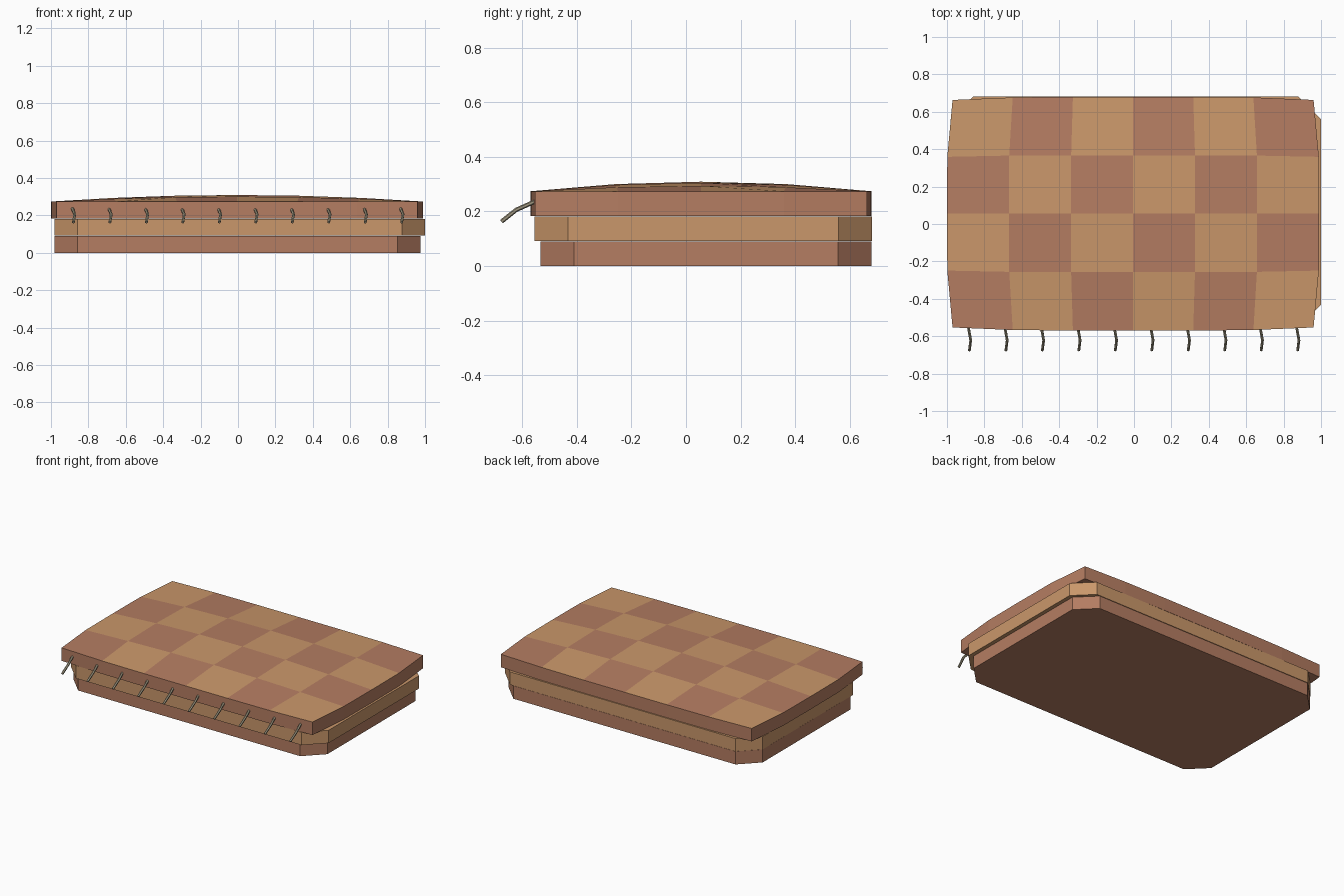
import bpy, bmesh, math
from mathutils import Vector

if "Cube" in bpy.data.objects:
    bpy.data.objects.remove(bpy.data.objects["Cube"])


def material(name, rgb):
    m = bpy.data.materials.new(name)
    m.diffuse_color = (*rgb, 1)
    m.use_nodes = True
    m.node_tree.nodes["Principled BSDF"].inputs["Base Color"].default_value = m.diffuse_color
    return m


RUST = material("rust brown", (0.46, 0.205, 0.122))
TAN = material("warm tan", (0.59, 0.31, 0.145))
CORD = material("grey cord", (0.36, 0.32, 0.225))


def finish(bm, name, mats):
    bmesh.ops.recalc_face_normals(bm, faces=bm.faces)
    me = bpy.data.meshes.new(name)
    bm.to_mesh(me)
    bm.free()
    for m in mats:
        me.materials.append(m)
    ob = bpy.data.objects.new(name, me)
    bpy.context.collection.objects.link(ob)
    return ob


# Folded lower layers: slabs with cut corners
def slab(name, x0, x1, y0, y1, z0, z1, mat, c=0.123):
    bm = bmesh.new()
    outline = [(x0 + c, y0), (x1 - c, y0), (x1, y0 + c), (x1, y1 - c),
               (x1 - c, y1), (x0 + c, y1), (x0, y1 - c), (x0, y0 + c)]
    face = bm.faces.new([bm.verts.new((x, y, z0)) for x, y in outline])
    up = bmesh.ops.extrude_face_region(bm, geom=[face], use_keep_orig=True)
    for v in up["geom"]:
        if isinstance(v, bmesh.types.BMVert):
            v.co.z = z1
    finish(bm, name, [mat])


slab("bottom_fold", -0.98, 0.975, -0.533, 0.68, 0.0, 0.09, RUST)
slab("middle_fold", -0.982, 1.0, -0.555, 0.682, 0.092, 0.181, TAN)

# Top layer: domed, slightly barrel-shaped sheet with a 6 x 4 check
NX, NY = 6, 4
bm = bmesh.new()


def sheet_point(i, j, top):
    u, v = 2 * i / NX - 1, 2 * j / NY - 1
    x = -0.005 + 0.995 * u * (1 - 0.03 * v ** 4)
    y = 0.055 + 0.625 * v * (1 - 0.027 * u ** 4)
    dome = 0.035 * (1 - u * u) * (1 - v * v)
    return x, y, 0.274 + dome if top else 0.184


top = [[bm.verts.new(sheet_point(i, j, True)) for j in range(NY + 1)] for i in range(NX + 1)]
for i in range(NX):
    for j in range(NY):
        f = bm.faces.new((top[i][j], top[i + 1][j], top[i + 1][j + 1], top[i][j + 1]))
        f.material_index = (i + j) % 2
# Hem and underside follow the sheet outline
rim = ([(i, 0) for i in range(NX)] + [(NX, j) for j in range(NY)]
       + [(i, NY) for i in range(NX, 0, -1)] + [(0, j) for j in range(NY, 0, -1)])
low = [bm.verts.new(sheet_point(i, j, False)) for i, j in rim]
for k, (i, j) in enumerate(rim):
    n = (k + 1) % len(rim)
    i2, j2 = rim[n]
    bm.faces.new((low[k], low[n], top[i2][j2], top[i][j]))
bm.faces.new(low[::-1])
finish(bm, "checked_top_fold", [RUST, TAN])

# Fringe: ten drooping cords along the front hem
SIDES = 6
PATH = [(-0.006, -0.55, 0.238), (0.007, -0.622, 0.206), (0.0, -0.676, 0.163)]
for n in range(10):
    cx = -0.88 + n * 1.755 / 9
    pts = [Vector((cx + x, y, z)) for x, y, z in PATH]
    bm = bmesh.new()
    rings = []
    for k, p in enumerate(pts):
        d = (pts[min(k + 1, 2)] - pts[max(k - 1, 0)]).normalized()
        a = d.cross(Vector((1, 0, 0))).normalized()
        b = d.cross(a)
        rings.append([bm.verts.new(p + 0.008 * (a * math.cos(t) + b * math.sin(t)))
                      for t in (2 * math.pi * s / SIDES for s in range(SIDES))])
    for r0, r1 in zip(rings, rings[1:]):
        for s in range(SIDES):
            q = (s + 1) % SIDES
            bm.faces.new((r0[s], r0[q], r1[q], r1[s]))
    bm.faces.new(rings[0])
    bm.faces.new(rings[-1])
    finish(bm, f"fringe_cord_{n + 1}", [CORD])
